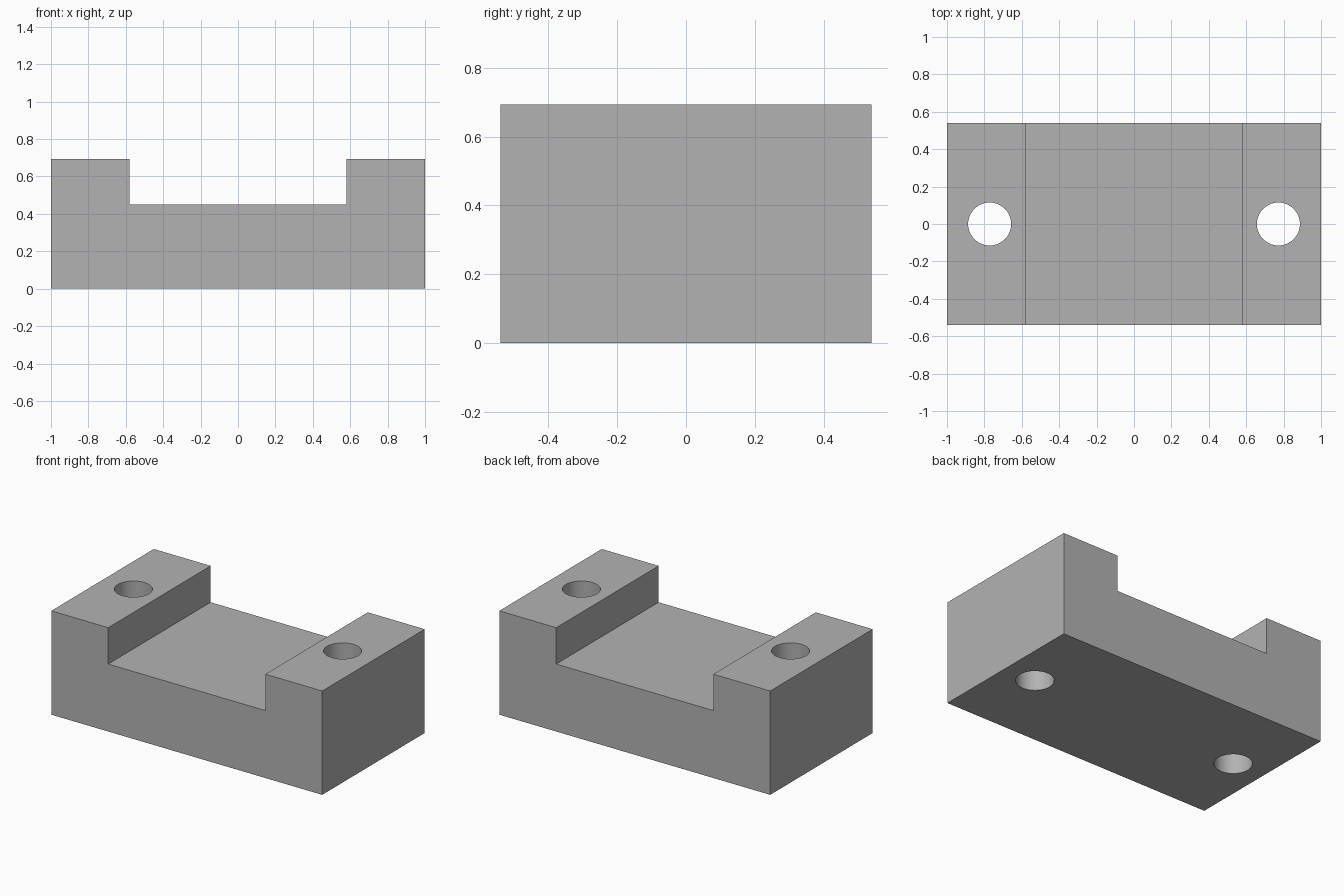
import bpy
import bmesh

cube = bpy.data.objects.get("Cube")
if cube:
    bpy.data.objects.remove(cube, do_unlink=True)

HALF_X, HALF_Y = 1.0, 0.54
TOP, FLOOR, SLOT = 0.693, 0.45, 0.58
HOLE_X, HOLE_R = 0.772, 0.115

grey = bpy.data.materials.new("plain grey")
grey.use_nodes = True
colour = (0.45, 0.45, 0.45, 1)
grey.diffuse_color = colour
grey.node_tree.nodes["Principled BSDF"].inputs["Base Color"].default_value = colour


def make_object(name, bm):
    bmesh.ops.recalc_face_normals(bm, faces=bm.faces)
    mesh = bpy.data.meshes.new(name)
    bm.to_mesh(mesh)
    bm.free()
    mesh.materials.append(grey)
    obj = bpy.data.objects.new(name, mesh)
    bpy.context.collection.objects.link(obj)
    return obj


# Channel block: U-shaped front profile extruded to the back
half = [(HALF_X, 0), (HALF_X, TOP), (SLOT, TOP), (SLOT, FLOOR)]
profile = half + [(-x, z) for x, z in reversed(half)]
bm = bmesh.new()
face = bm.faces.new([bm.verts.new((x, -HALF_Y, z)) for x, z in profile])
result = bmesh.ops.extrude_face_region(bm, geom=[face])
moved = [v for v in result["geom"] if isinstance(v, bmesh.types.BMVert)]
bmesh.ops.translate(bm, vec=(0, 2 * HALF_Y, 0), verts=moved)
block = make_object("mounting_block", bm)

# Vertical bolt holes, one through each raised end
cutters = []
for side, x in (("left", HOLE_X), ("right", -HOLE_X)):
    bm = bmesh.new()
    bmesh.ops.create_cone(bm, cap_ends=True, segments=64,
                          radius1=HOLE_R, radius2=HOLE_R, depth=2)
    cutter = make_object(side + "_hole_cutter", bm)
    cutter.location.x = x
    cutter.hide_render = True
    cutters.append(cutter)
    cut = block.modifiers.new(side + " hole", 'BOOLEAN')
    cut.operation = 'DIFFERENCE'
    cut.solver = 'EXACT'
    cut.object = cutter

# Apply the cuts, then smooth the hole walls only
bpy.context.view_layer.objects.active = block
block.select_set(True)
for name in [m.name for m in block.modifiers]:
    bpy.ops.object.modifier_apply(modifier=name)
for cutter in cutters:
    bpy.data.objects.remove(cutter, do_unlink=True)
bpy.ops.object.shade_smooth_by_angle(angle=0.5)
